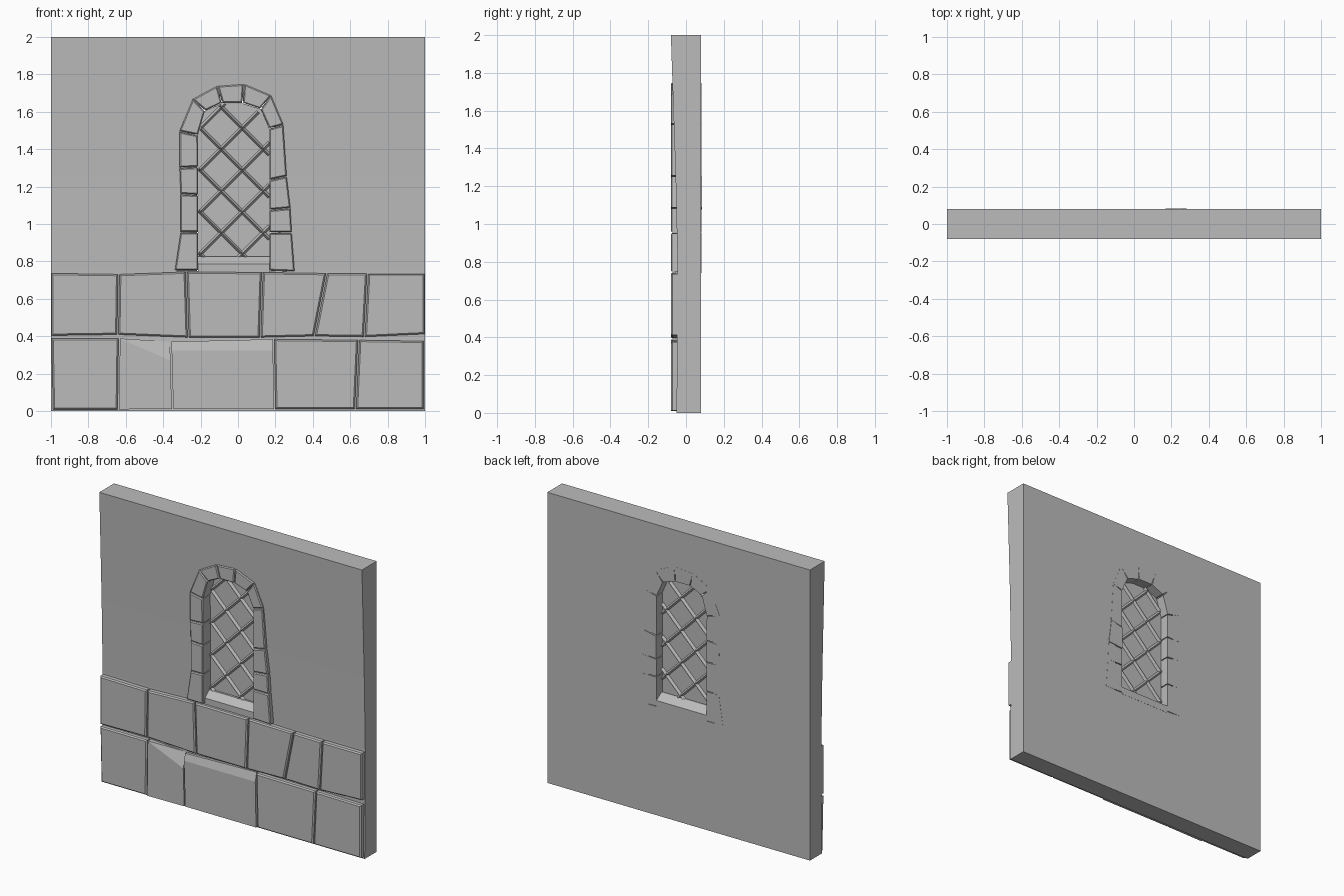
import bpy, bmesh, math
from mathutils import Vector, Matrix

old = bpy.data.objects.get("Cube")
if old:
    bpy.data.objects.remove(old, do_unlink=True)

grey = bpy.data.materials.new("stone grey")
grey.use_nodes = True
colour = (0.5, 0.5, 0.5, 1)
grey.diffuse_color = colour
grey.node_tree.nodes["Principled BSDF"].inputs["Base Color"].default_value = colour

FRONT, BACK = -0.08, 0.08


def finish(bm, name):
    bmesh.ops.recalc_face_normals(bm, faces=bm.faces)
    mesh = bpy.data.meshes.new(name)
    bm.to_mesh(mesh)
    bm.free()
    mesh.materials.append(grey)
    obj = bpy.data.objects.new(name, mesh)
    bpy.context.collection.objects.link(obj)
    return obj


def extruded(points, offset):
    """Closed prism from a flat outline of 3D points."""
    bm = bmesh.new()
    face = bm.faces.new([bm.verts.new(p) for p in points])
    moved = bmesh.ops.extrude_face_region(bm, geom=[face])["geom"]
    bmesh.ops.translate(bm, vec=offset, verts=[v for v in moved if isinstance(v, bmesh.types.BMVert)])
    bmesh.ops.recalc_face_normals(bm, faces=bm.faces)
    return bm


def stone(name, outline, front, back, gap=0.004, bevel=0.008, cut=None):
    """Block with an (x, z) outline, a joint gap and a chamfered front rim."""
    pts = [Vector((x, front, z)) for x, z in outline]
    mid = sum(pts, Vector()) / len(pts)
    for p in pts:
        for axis in (0, 2):
            p[axis] -= math.copysign(gap, p[axis] - mid[axis])
    bm = extruded(pts, (0, back - front, 0))
    if cut:
        point, normal = cut
        res = bmesh.ops.bisect_plane(bm, geom=bm.verts[:] + bm.edges[:] + bm.faces[:],
                                     plane_co=point, plane_no=normal, clear_outer=True)
        bmesh.ops.holes_fill(bm, edges=[e for e in bm.edges if e.is_boundary])
    else:
        rim = [e for e in bm.edges if all(abs(v.co.y - front) < 1e-5 for v in e.verts)]
        bmesh.ops.bevel(bm, geom=rim, offset=bevel, segments=1, affect='EDGES')
    return finish(bm, name)


# Window surround joints, left foot over the arch to right foot: outer and inner (x, z)
joints = [
    ((-.34, .75), (-.21, .75)), ((-.31, .955), (-.21, .955)), ((-.31, 1.16), (-.21, 1.155)),
    ((-.315, 1.3), (-.21, 1.305)), ((-.315, 1.495), (-.212, 1.475)), ((-.245, 1.67), (-.175, 1.605)),
    ((-.11, 1.74), (-.085, 1.645)), ((.032, 1.75), (.025, 1.645)), ((.18, 1.69), (.12, 1.615)),
    ((.245, 1.53), (.165, 1.51)), ((.263, 1.255), (.165, 1.235)), ((.283, 1.085), (.165, 1.075)),
    ((.29, .953), (.165, .953)), ((.305, .745), (.165, .75)),
]
outer = [j[0] for j in joints]
inner = [j[1] for j in joints]

# Wall slab with a battered front, opened behind the surround
profile = [(BACK, 0), (BACK, 2), (FRONT, 2), (-.055, 1.25), (-.044, .75), (-.05, 0)]
wall = finish(extruded([(-1, y, z) for y, z in profile], (2, 0, 0)), "wall")
hole = [((o[0] + i[0]) / 2, -.3, (o[1] + i[1]) / 2) for o, i in joints]
cutter = finish(extruded(hole, (0, .6, 0)), "opening_cutter")
cutter.hide_render = True
mod = wall.modifiers.new("opening", 'BOOLEAN')
mod.object = cutter
mod.solver = 'EXACT'
bpy.context.view_layer.objects.active = wall
bpy.ops.object.modifier_apply(modifier=mod.name)
bpy.data.objects.remove(cutter, do_unlink=True)

# Surround blocks run through the wall
for n, (a, b) in enumerate(zip(joints, joints[1:])):
    proud = .004 if n == 10 else .001
    stone(f"surround_stone_{n + 1}", [a[0], b[0], b[1], a[1]], FRONT, BACK + proud, gap=.003, bevel=.006)

# Mortar core closes the gaps between the blocks
band = [(o, i) for o, i in zip(outer, inner)]
for n, ((o1, i1), (o2, i2)) in enumerate(zip(band, band[1:])):
    quad = [Vector(p) for p in (o1, o2, i2, i1)]
    mid = sum(quad, Vector((0, 0))) / 4
    across = (quad[3] - quad[0]).normalized() * .01
    core = [quad[0] + across, quad[1] + across, quad[2] - across, quad[3] - across]
    stone(f"mortar_{n + 1}", core, -.045, .07, gap=0, bevel=.001)

# Sloping sill
sill = [(-.055, .74), (BACK + .001, .74), (BACK + .001, .79), (.03, .825), (-.01, .825), (-.055, .785)]
finish(extruded([(-.215, y, z) for y, z in sill], (.385, 0, 0)), "sill")

# Glass pane
stone("pane", [(x * 1.02, z) for x, z in inner], .004, .016, gap=0, bevel=.001)

# Diagonal glazing bars, clipped to the opening
CENTRE_X, CENTRE_Z, STEP = .022, 1.29, .1585
left, right, bottom, spring, apex = -.21, .165, .8, 1.45, 1.65


def inside(x, z):
    if not (left <= x <= right and z >= bottom):
        return False
    mid, half = (left + right) / 2, (right - left) / 2
    return z <= spring + (apex - spring) * math.sqrt(max(0, 1 - ((x - mid) / half) ** 2))


for side, lean in (("rising", 1), ("falling", -1)):
    along = Vector((1, 0, lean)).normalized()
    across = Vector((-lean, 0, 1)).normalized()
    for k in range(-4, 5):
        start = Vector((CENTRE_X, .01, CENTRE_Z)) + across * STEP * k
        run = [t / 200 for t in range(-200, 201) if inside(*(start + along * t / 200).xz)]
        if len(run) < 5:
            continue
        a, b = start + along * run[0], start + along * (run[-1] + .005)
        depth = Vector((0, .024, 0))
        ring = [a + across * .014, a + depth, a - across * .014, a - depth]
        finish(extruded(ring, b - a), f"{side}_bar_{k + 5}")

# Plinth courses: joints as bottom (x, z) and top (x, z)
upper = [(-1, .4, -1, .74), (-.643, .405, -.638, .735), (-.266, .39, -.277, .748), (.118, .39, .13, .745),
         (.408, .397, .474, .74), (.675, .393, .693, .738), (1, .408, 1, .738)]
lower = [(-.992, .005, -1, .392), (-.64, .005, -.635, .392), (-.35, .008, -.36, .375), (.197, .008, .19, .388),
         (.628, .008, .645, .383), (.995, .008, .995, .378)]
chips = {("lower", 1): ((-.5, FRONT, .33), (.15, -1, .35)),
         ("lower", 2): ((0, FRONT, .325), (0, -1, .3))}
for course, row in (("upper", upper), ("lower", lower)):
    for n, (a, b) in enumerate(zip(row, row[1:])):
        outline = [a[:2], b[:2], b[2:], a[2:]]
        stone(f"{course}_plinth_stone_{n + 1}", outline, FRONT, -.02, cut=chips.get((course, n)))
